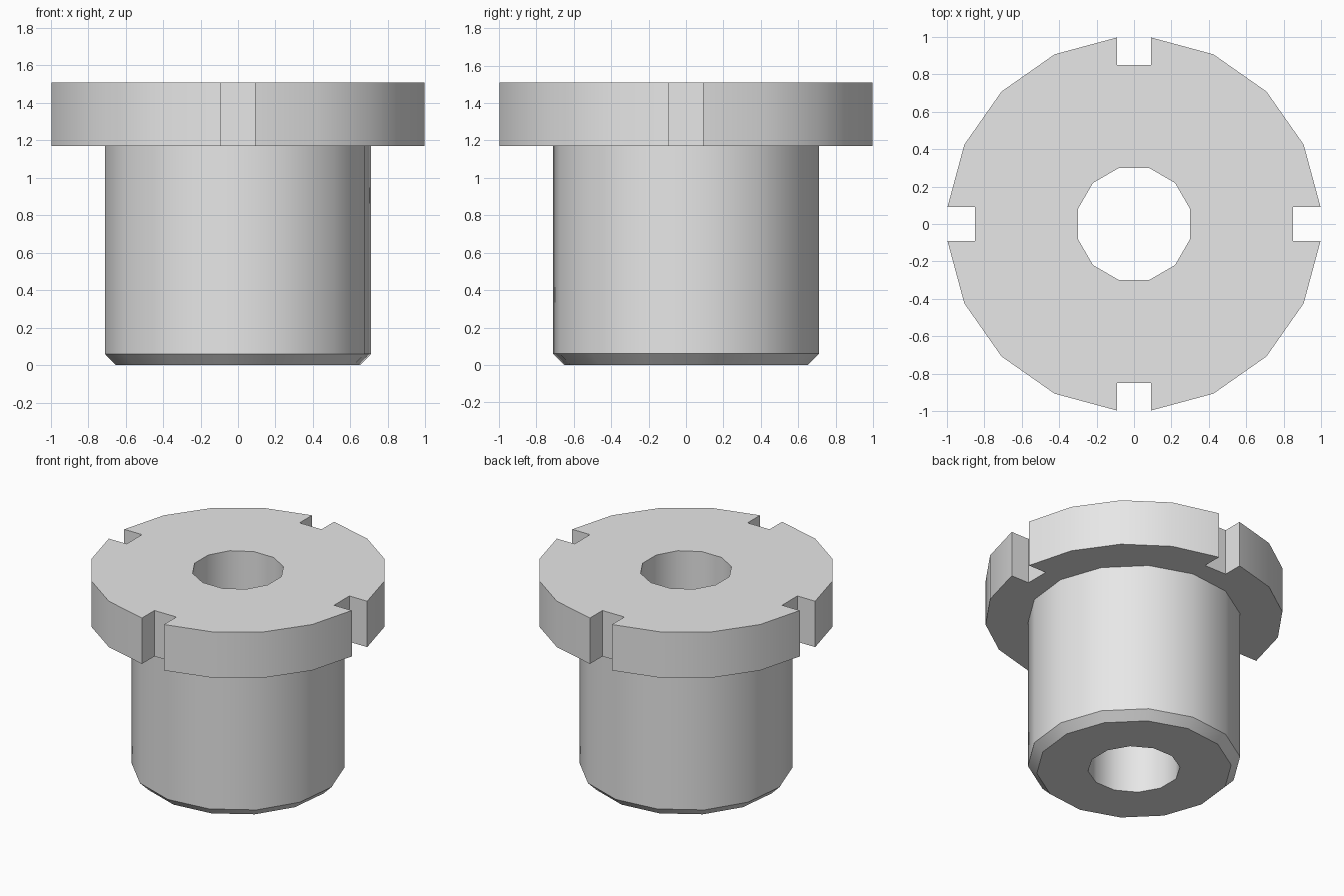
import bpy
import bmesh
from math import sin, cos, tau, pi, asin, radians

cube = bpy.data.objects.get("Cube")
if cube:
    bpy.data.objects.remove(cube, do_unlink=True)

TOP, FLANGE_BOTTOM, CHAMFER_TOP = 1.51, 1.17, 0.06
SLOT_HALF, SLOT_FLOOR = 0.09, 0.85
BORE_SIDES, BARREL_SIDES = 12, 14

bm = bmesh.new()


def circle(radius, sides, offset):
    return [(radius * cos(tau * i / sides + offset),
             radius * sin(tau * i / sides + offset)) for i in range(sides)]


def slotted_outline():
    """One slot and one rim arc, repeated for each quarter turn."""
    start = asin(SLOT_HALF)
    step = (pi / 2 - 2 * start) / 4
    quarter = [(SLOT_FLOOR, -SLOT_HALF), (SLOT_FLOOR, SLOT_HALF)]
    quarter += [(cos(start + step * i), sin(start + step * i)) for i in range(5)]
    return [(x * cos(q * pi / 2) - y * sin(q * pi / 2),
             x * sin(q * pi / 2) + y * cos(q * pi / 2))
            for q in range(4) for x, y in quarter]


def ring(points, z):
    verts = [bm.verts.new((x, y, z)) for x, y in points]
    for a, b in zip(verts, verts[1:] + verts[:1]):
        bm.edges.new((a, b))
    return verts


def wall(low, high):
    n = len(low)
    for i in range(n):
        j = (i + 1) % n
        bm.faces.new((low[i], low[j], high[j], high[i]))


def flat(outer, inner):
    """Fill the flat area between an outline and the hole inside it."""
    edges = [bm.edges.get((a, b)) for loop in (outer, inner)
             for a, b in zip(loop, loop[1:] + loop[:1])]
    bmesh.ops.triangle_fill(bm, edges=edges, use_beauty=True)


# Cross-section rings
turn = tau / BARREL_SIDES / 4
rim = slotted_outline()
bore = circle(0.31, BORE_SIDES, pi / BORE_SIDES)
rim_top, rim_low = ring(rim, TOP), ring(rim, FLANGE_BOTTOM)
neck = ring(circle(0.715, BARREL_SIDES, turn), FLANGE_BOTTOM)
chamfer = ring(circle(0.715, BARREL_SIDES, turn), CHAMFER_TOP)
foot = ring(circle(0.655, BARREL_SIDES, turn), 0)
bore_top, bore_low = ring(bore, TOP), ring(bore, 0)

# Flange, barrel, chamfer and bore walls
wall(rim_low, rim_top)
wall(chamfer, neck)
wall(foot, chamfer)
wall(bore_top, bore_low)

# Flange top, flange underside and barrel end
flat(rim_top, bore_top)
flat(rim_low, neck)
flat(foot, bore_low)
bmesh.ops.recalc_face_normals(bm, faces=bm.faces)

mesh = bpy.data.meshes.new("slotted_bushing")
bm.to_mesh(mesh)
bm.free()
bushing = bpy.data.objects.new("slotted_bushing", mesh)
bpy.context.collection.objects.link(bushing)

# Plain grey finish
grey = bpy.data.materials.new("light_grey")
grey.use_nodes = True
colour = (0.8, 0.8, 0.8, 1)
grey.diffuse_color = colour
grey.node_tree.nodes["Principled BSDF"].inputs["Base Color"].default_value = colour
mesh.materials.append(grey)

# Smooth round walls, crisp slots and ends
bpy.ops.object.select_all(action='DESELECT')
bushing.select_set(True)
bpy.context.view_layer.objects.active = bushing
bpy.ops.object.shade_smooth_by_angle(angle=radians(35))
